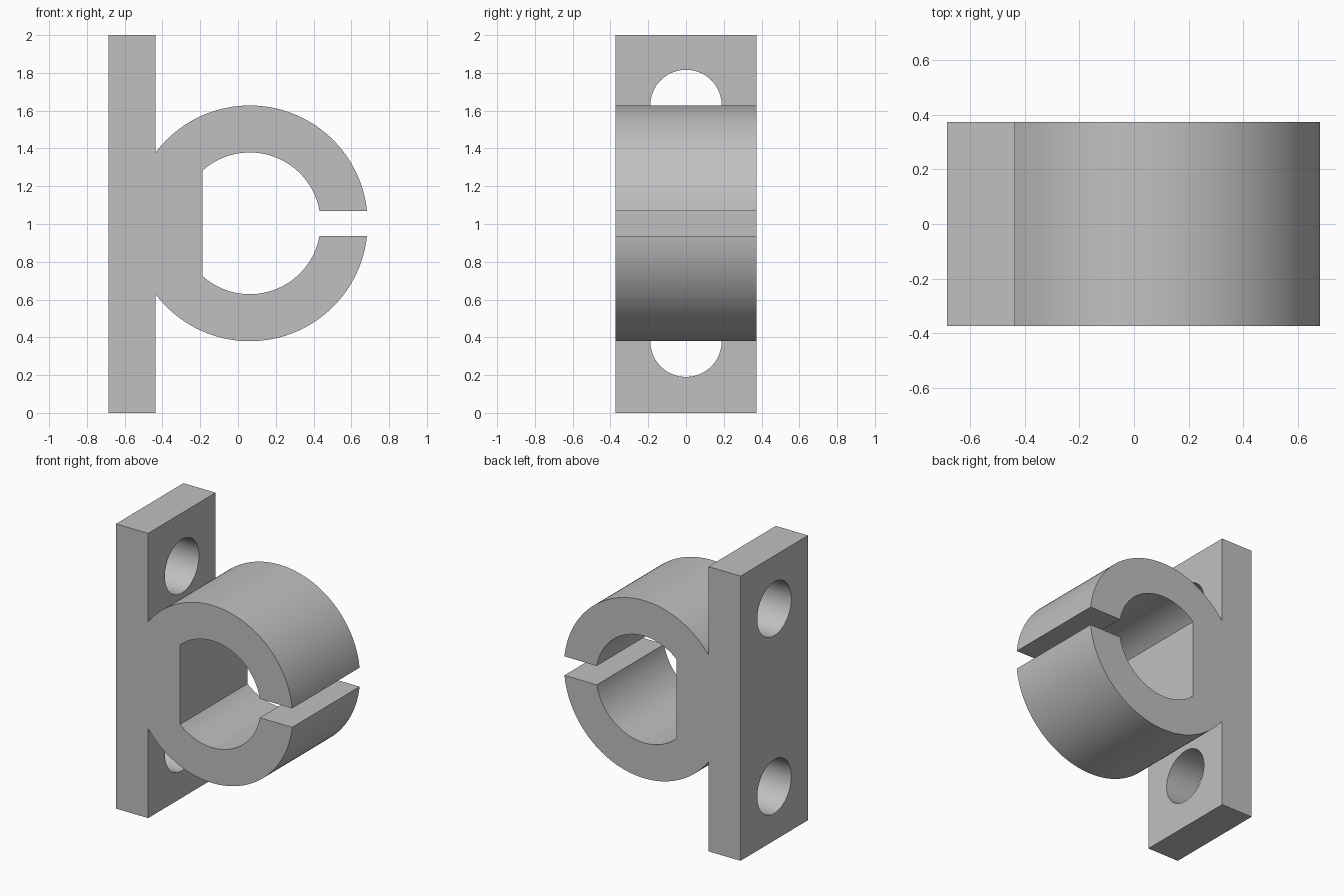
import bpy, bmesh, math
from mathutils import Matrix

cube = bpy.data.objects.get("Cube")
if cube:
    bpy.data.objects.remove(cube, do_unlink=True)

BACK, FACE, FLAT = -0.686, -0.436, -0.188   # plate back, plate face, bore flat
CX, CZ = 0.0625, 1.0035                     # ring centre
R_OUT, R_IN, GAP = 0.624, 0.375, 0.0665
HALF_DEPTH = 0.374

grey = bpy.data.materials.new("grey")
grey.use_nodes = True
colour = (0.53, 0.53, 0.53, 1)
grey.diffuse_color = colour
grey.node_tree.nodes["Principled BSDF"].inputs["Base Color"].default_value = colour


def arc(radius, start, end, steps=56):
    """Points on the ring centre's circle, relative to z = 0."""
    angles = [start + (end - start) * i / steps for i in range(steps + 1)]
    return [(CX + radius * math.cos(a), radius * math.sin(a)) for a in angles]


def add_object(name, bm):
    bmesh.ops.recalc_face_normals(bm, faces=bm.faces)
    mesh = bpy.data.meshes.new(name)
    bm.to_mesh(mesh)
    bm.free()
    mesh.materials.append(grey)
    obj = bpy.data.objects.new(name, mesh)
    bpy.context.collection.objects.link(obj)
    return obj


# Upper half of the outline, from the plate's top to the bore flat
outer = arc(R_OUT, math.acos((FACE - CX) / R_OUT), math.asin(GAP / R_OUT))
inner = arc(R_IN, math.asin(GAP / R_IN), math.acos((FLAT - CX) / R_IN))
upper = [(BACK, 1), (FACE, 1)] + outer + inner
lower = [(x, -z) for x, z in reversed(upper)]

# Extrude the mirrored outline into one solid bracket
bm = bmesh.new()
verts = [bm.verts.new((x, -HALF_DEPTH, z + (CZ if abs(z) < 1 else 1)))
         for x, z in upper + lower]
face = bm.faces.new(verts)
ext = bmesh.ops.extrude_face_region(bm, geom=[face])
moved = [v for v in ext["geom"] if isinstance(v, bmesh.types.BMVert)]
bmesh.ops.translate(bm, verts=moved, vec=(0, 2 * HALF_DEPTH, 0))
bracket = add_object("clamp_bracket", bm)

# Screw holes through the plate
bm = bmesh.new()
for side in (-1, 1):
    place = (Matrix.Translation(((BACK + FACE) / 2, 0, CZ + side * 0.624))
             @ Matrix.Rotation(math.pi / 2, 4, "Y"))
    bmesh.ops.create_cone(bm, cap_ends=True, segments=64, radius1=0.189,
                          radius2=0.189, depth=0.27, matrix=place)
cutter = add_object("screw_hole_cutter", bm)
cutter.hide_render = True
cutter.hide_viewport = True

holes = bracket.modifiers.new("screw_holes", "BOOLEAN")
holes.operation = "DIFFERENCE"
holes.solver = "EXACT"
holes.object = cutter
bpy.context.view_layer.objects.active = bracket
bracket.select_set(True)
bpy.ops.object.modifier_apply(modifier=holes.name)
bpy.data.objects.remove(cutter, do_unlink=True)
bpy.ops.object.shade_smooth_by_angle(angle=math.radians(30))
